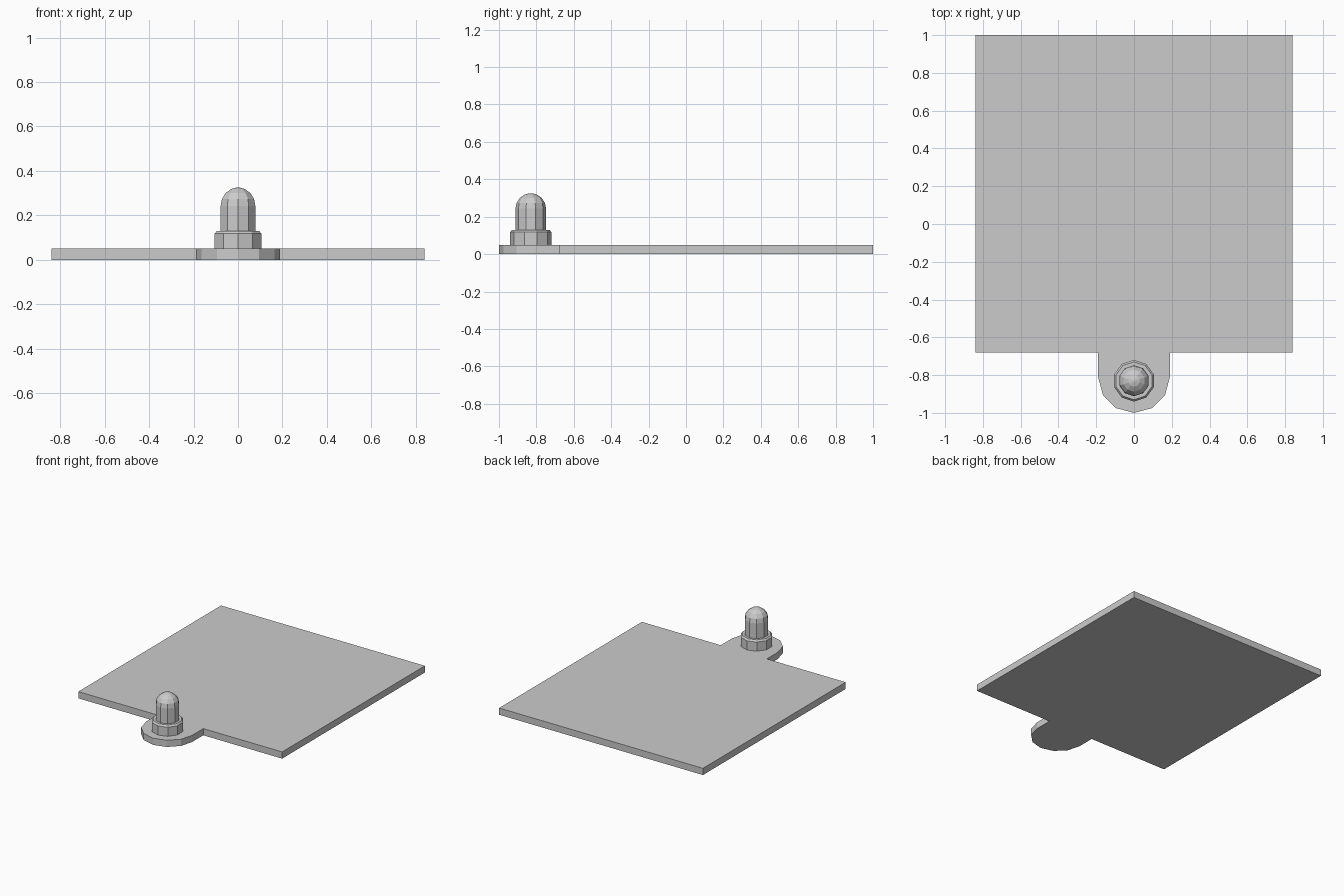
import bpy, bmesh
from math import sin, cos, pi

if "Cube" in bpy.data.objects:
    bpy.data.objects.remove(bpy.data.objects["Cube"])


def finish(name, bm):
    bmesh.ops.recalc_face_normals(bm, faces=bm.faces)
    mesh = bpy.data.meshes.new(name)
    bm.to_mesh(mesh)
    bm.free()
    obj = bpy.data.objects.new(name, mesh)
    bpy.context.collection.objects.link(obj)
    return obj


def extruded(name, outline, height):
    bm = bmesh.new()
    face = bm.faces.new([bm.verts.new((x, y, 0)) for x, y in outline])
    top = bmesh.ops.extrude_face_region(bm, geom=[face], use_keep_orig=True)["geom"]
    bmesh.ops.translate(bm, vec=(0, 0, height),
                        verts=[v for v in top if isinstance(v, bmesh.types.BMVert)])
    return finish(name, bm)


def turned(name, profile, y, sides=10):
    """Closed faceted solid from (radius, z) rings, one corner facing front."""
    bm = bmesh.new()
    rings = [[bm.verts.new((r * sin(2 * pi * i / sides),
                            y - r * cos(2 * pi * i / sides), z))
              for i in range(sides)] for r, z in profile]
    for a, b in zip(rings, rings[1:]):
        for i in range(sides):
            j = (i + 1) % sides
            bm.faces.new((a[i], a[j], b[j], b[i]))
    bm.faces.new(rings[0])
    bm.faces.new(rings[-1])
    bmesh.ops.remove_doubles(bm, verts=bm.verts, dist=1e-5)
    return finish(name, bm)


PLATE_H = 0.05
POST_Y = -0.83

# Square plate with a rounded tab at the front
tab = [(-0.19 * cos(pi * i / 6), -0.81 - 0.19 * sin(pi * i / 6)) for i in range(7)]
outline = ([(-0.84, 1), (-0.84, -0.68), (-0.19, -0.68)] + tab +
           [(0.19, -0.68), (0.84, -0.68), (0.84, 1)])
extruded("base_plate", outline, PLATE_H)

# Collar with a chamfered rim
turned("post_collar", [(0.11, PLATE_H), (0.11, 0.118), (0.1, 0.13)], POST_Y)

# Pin with a domed top
R, DOME_Z = 0.082, 0.243
dome = [(R * cos(a), DOME_Z + R * sin(a)) for a in (0, pi / 8, pi / 4, 3 * pi / 8)]
turned("post_pin", [(R, 0.13)] + dome + [(0.008, DOME_Z + R)], POST_Y)
